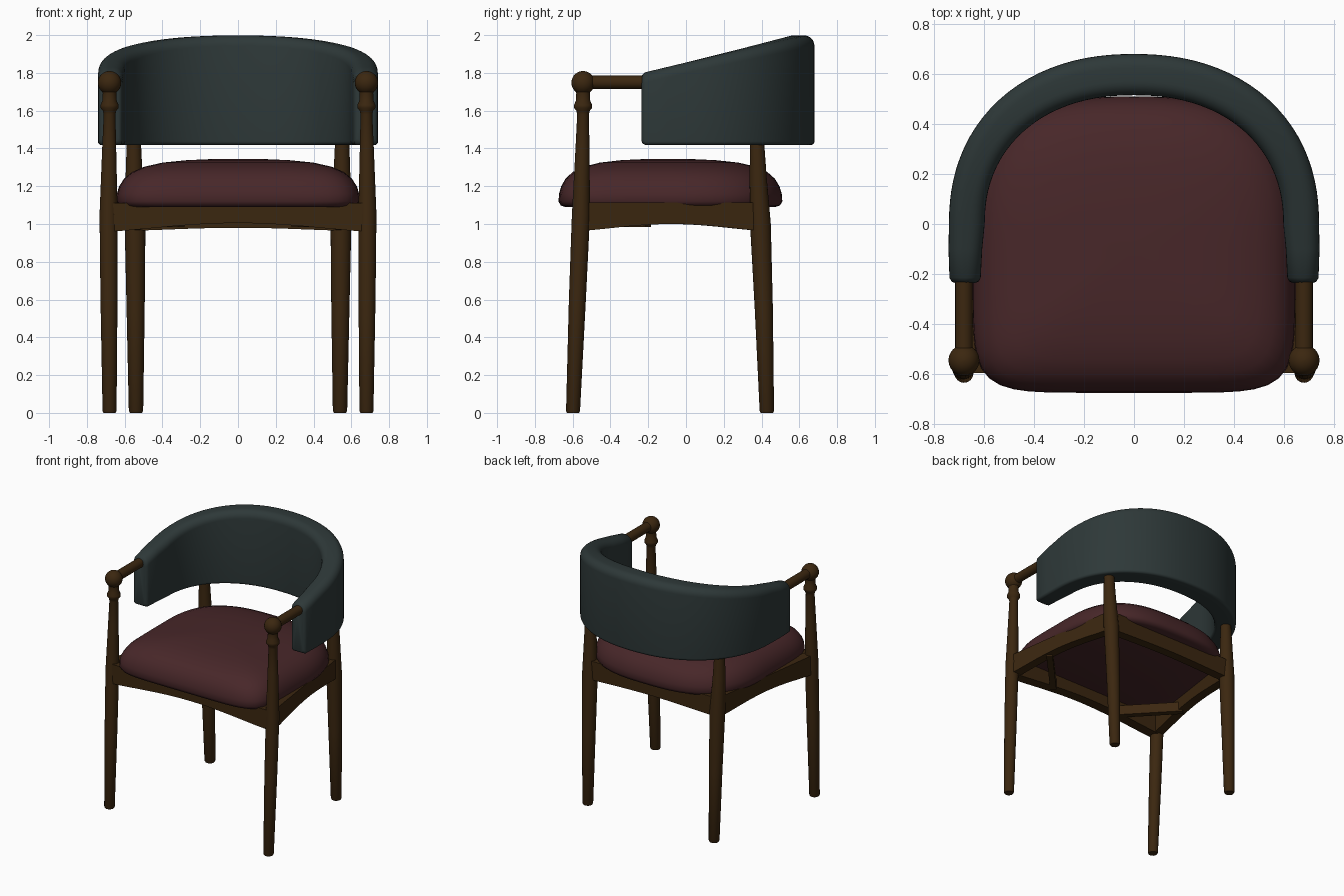
import bpy, bmesh
from math import pi, sin, cos, radians
from mathutils import Vector

if "Cube" in bpy.data.objects:
    bpy.data.objects.remove(bpy.data.objects["Cube"], do_unlink=True)


def material(name, rgb):
    m = bpy.data.materials.new(name)
    m.use_nodes = True
    colour = (*rgb, 1)
    m.diffuse_color = colour
    bsdf = m.node_tree.nodes["Principled BSDF"]
    bsdf.inputs["Base Color"].default_value = colour
    bsdf.inputs["Roughness"].default_value = 0.6
    return m


WOOD = material("dark walnut", (0.044, 0.020, 0.005))
SEAT = material("maroon upholstery", (0.064, 0.020, 0.022))
BACK = material("slate green upholstery", (0.027, 0.040, 0.040))


def loft(name, rings, mat, angle=40):
    """Skin a list of equal closed rings and cap both ends."""
    bm = bmesh.new()
    loops = [[bm.verts.new(p) for p in ring] for ring in rings]
    n = len(loops[0])
    for a, b in zip(loops, loops[1:]):
        for i in range(n):
            j = (i + 1) % n
            bm.faces.new((a[i], a[j], b[j], b[i]))
    bm.faces.new(loops[0][::-1])
    bm.faces.new(loops[-1])
    bmesh.ops.recalc_face_normals(bm, faces=bm.faces)
    mesh = bpy.data.meshes.new(name)
    bm.to_mesh(mesh)
    bm.free()
    mesh.materials.append(mat)
    ob = bpy.data.objects.new(name, mesh)
    bpy.context.collection.objects.link(ob)
    bpy.ops.object.select_all(action="DESELECT")
    ob.select_set(True)
    bpy.context.view_layer.objects.active = ob
    bpy.ops.object.shade_smooth_by_angle(angle=radians(angle))
    return ob


def turned(name, stations, sides=24):
    """Turned post from (x, y, z, radius) stations."""
    rings = [[(x + r * cos(2 * pi * k / sides), y + r * sin(2 * pi * k / sides), z)
              for k in range(sides)] for x, y, z, r in stations]
    return loft(name, rings, WOOD)


def rail(name, start, end, low, high, rise, thick, steps=16):
    """Flat rail with an arched lower edge."""
    a, b = Vector((*start, 0)), Vector((*end, 0))
    d = (b - a).normalized()
    side = Vector((-d.y, d.x, 0)) * thick / 2
    rings = []
    for k in range(steps + 1):
        t = k / steps
        p, bottom = a.lerp(b, t), low + rise * sin(pi * t) ** 1.3 if 0 < t < 1 else low
        rings.append([p + s + Vector((0, 0, z)) for s, z in
                      ((side, bottom), (side, high), (-side, high), (-side, bottom))])
    return loft(name, rings, WOOD)


# Legs, arm rods, side rails and corner braces, mirrored left and right
for side, s in (("left", 1), ("right", -1)):
    front = [(0.68, -0.598, 0, 0.032), (0.68, -0.598, 0.01, 0.037),
             (0.683, -0.575, 0.6, 0.045), (0.685, -0.556, 1.05, 0.048),
             (0.682, -0.548, 1.4, 0.037), (0.68, -0.545, 1.58, 0.031)]
    collar = ((1.6, 0.036), (1.615, 0.048), (1.63, 0.048), (1.655, 0.037), (1.69, 0.036))
    front += [(0.68, -0.545, z, r) for z, r in collar]
    front += [(0.68, -0.545, 1.748 - 0.062 * cos(a), 0.062 * sin(a))
              for a in [pi * (0.2 + 0.079 * k) for k in range(11)]]
    turned(side + "_front_leg", [(s * x, y, z, r) for x, y, z, r in front])

    rear = [(0.54, 0.428, 0, 0.032), (0.54, 0.428, 0.01, 0.038),
            (0.542, 0.412, 0.55, 0.048), (0.545, 0.394, 1.0, 0.055),
            (0.55, 0.382, 1.25, 0.045), (0.552, 0.374, 1.5, 0.035)]
    turned(side + "_rear_leg", [(s * x, y, z, r) for x, y, z, r in rear])

    rod = [[(s * 0.68 + 0.035 * cos(pi * k / 10), y, 1.75 + 0.035 * sin(pi * k / 10))
            for k in range(20)] for y in (-0.545, -0.1)]
    loft(side + "_arm_rod", rod, WOOD)

    rail(side + "_side_rail", (s * 0.675, -0.55), (s * 0.545, 0.39), 0.965, 1.115, 0.035, 0.07)
    rail(side + "_corner_brace", (s * 0.3, -0.55), (s * 0.63, -0.2), 0.985, 1.06, 0.0, 0.045)

rail("front_rail", (-0.68, -0.555), (0.68, -0.555), 0.96, 1.11, 0.045, 0.08)
rail("rear_rail", (-0.545, 0.39), (0.545, 0.39), 0.965, 1.11, 0.015, 0.07)


# Seat cushion: D-shaped outline, square at the front and rounded behind
def seat_ring(scale, z, count=96):
    ring = []
    for k in range(count):
        c, d = cos(2 * pi * k / count), sin(2 * pi * k / count)
        power, depth = (2.8, 0.61) if d > 0 else (6.5, 0.575)
        r = (abs(c) ** power + abs(d) ** power) ** (-1 / power)
        ring.append((0.645 * r * c * scale, -0.1 + depth * r * d * scale, z))
    return ring


cushion = ((0.94, 1.09), (0.98, 1.098), (1, 1.12), (0.995, 1.16), (0.975, 1.2),
           (0.935, 1.24), (0.87, 1.275), (0.77, 1.303), (0.62, 1.325),
           (0.42, 1.338), (0.2, 1.344), (0.03, 1.345))
loft("seat_cushion", [seat_ring(*c) for c in cushion], SEAT, 60)


# Backrest: padded horseshoe with a rolled top that rises to the rear
def back_ring(inner, outer, inset=0.0):
    i, o = Vector(inner), Vector(outer)
    axis = (o - i).normalized()
    width = (o - i).length - inset
    top = 1.855 + 0.24 * (i.y + o.y) / 2 - inset
    low = 1.418 + inset
    ring = []
    for corner, u, z, r in ((0, width, top, 0.055), (1, inset, top, 0.055),
                            (2, inset, low, 0.02), (3, width, low, 0.02)):
        cu = u - r if corner in (0, 3) else u + r
        cz = z - r if corner < 2 else z + r
        for k in range(7):
            a = pi / 2 * (corner + k / 6)
            p = i + axis * (cu + r * cos(a))
            ring.append((p.x, p.y, cz + r * sin(a)))
    return ring


def curve_point(a, width, depth, power=2.2):
    c, d = cos(a), sin(a)
    r = (abs(c) ** power + abs(d) ** power) ** (-1 / power)
    return width * r * c, depth * r * d


def arm_end(s):
    return [back_ring((s * 0.613, y), (s * 0.738, y), e)
            for y, e in ((-0.235, 0.02), (-0.23, 0.008), (-0.215, 0.0))] + \
           [back_ring((s * 0.607, -0.1), (s * 0.742, -0.1))]


arc = [back_ring(curve_point(pi * k / 48, 0.597, 0.515), curve_point(pi * k / 48, 0.74, 0.68))
       for k in range(49)]
loft("backrest", arm_end(1) + arc + arm_end(-1)[::-1], BACK, 50)
